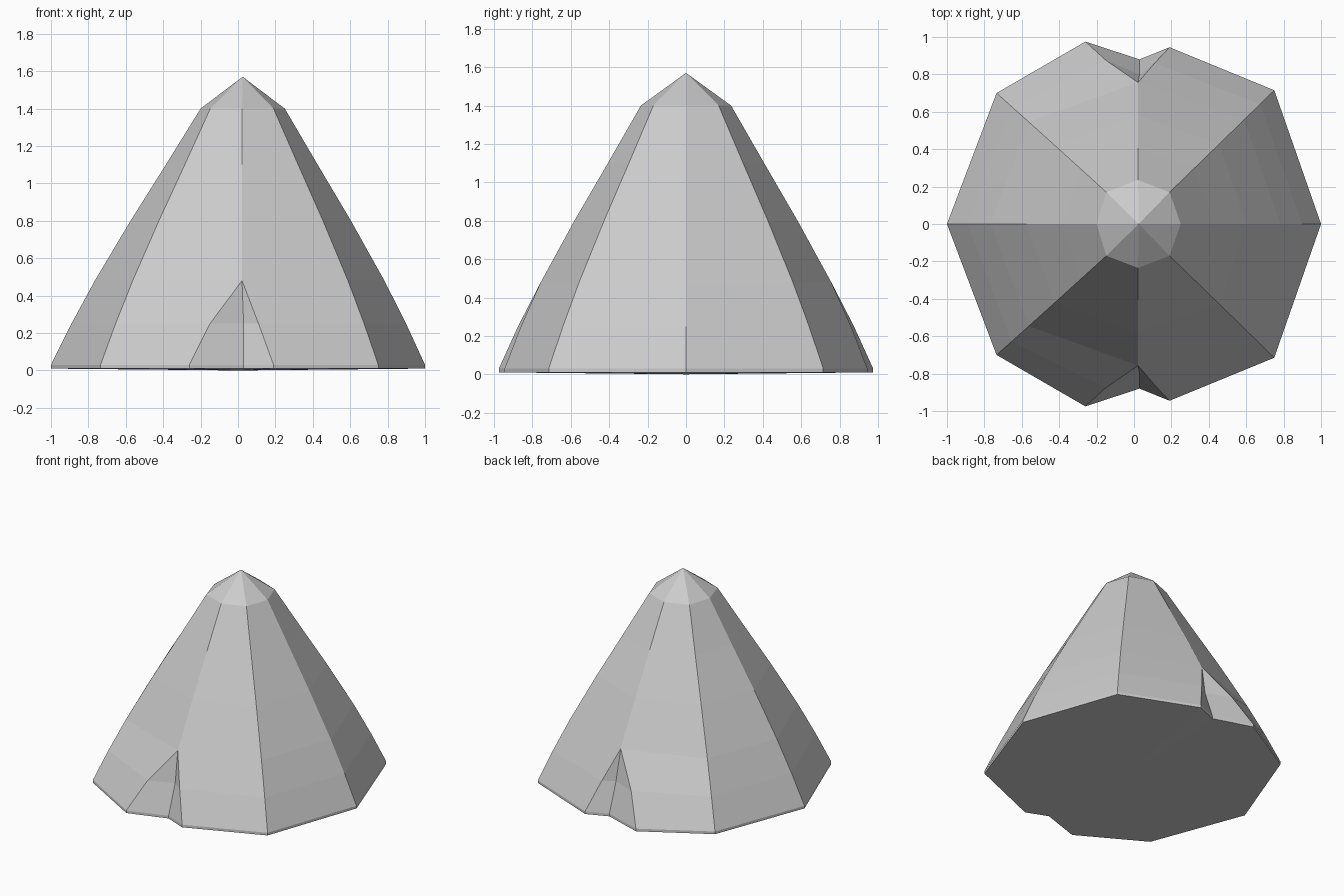
import bpy, bmesh, math

if "Cube" in bpy.data.objects:
    bpy.data.objects.remove(bpy.data.objects["Cube"])

# Pole ridges: (base xy, collar xy); +y half, right to left
RIGHT = ((1.0, 0.0), (0.25, 0.0))
DIAG_R = ((0.75, 0.715), (0.19, 0.17))
FRONT = ((0.02, 0.97), (0.022, 0.235))
DIAG_L = ((-0.735, 0.70), (-0.148, 0.17))
LEFT = ((-1.0, 0.0), (-0.2, 0.0))
LEVELS = [0.01, 0.03, 0.25, 0.48, 0.8, 1.1, 1.4]
# Door flap edges and sunken door centre for the lowest levels
DOOR = [
    [(0.19, 0.945), (0.03, 0.88), (-0.26, 0.975)],
    [(0.19, 0.945), (0.03, 0.88), (-0.26, 0.975)],
    [(0.11, 0.86), (0.03, 0.80), (-0.15, 0.875)],
]


def ridge(r, z):
    """Point on a slightly bulging ridge at height z."""
    t = max(0.0, (z - 0.03) / 1.37)
    k = 1 + 0.045 * math.sin(math.pi * t)
    return [(a + (b - a) * t) * k for a, b in zip(*r)]


def half(i):
    z = LEVELS[i]
    door = DOOR[i] if i < len(DOOR) else [ridge(FRONT, z)] * 3
    return [ridge(DIAG_R, z), *door, ridge(DIAG_L, z)]


bm = bmesh.new()
rings = []
for i, z in enumerate(LEVELS):
    h = half(i)
    pts = [ridge(RIGHT, z), *h, ridge(LEFT, z)]
    pts += [(x, -y) for x, y in reversed(h)]
    rings.append([bm.verts.new((x, y, z)) for x, y in pts])

# Canvas walls, peak cap and ground sheet
n = len(rings[0])
apex = bm.verts.new((0.025, 0, 1.57))
floor = bm.verts.new((0, 0, 0))
for j in range(n):
    k = (j + 1) % n
    for lo, hi in zip(rings, rings[1:]):
        bm.faces.new((lo[j], lo[k], hi[k], hi[j]))
    bm.faces.new((rings[-1][j], rings[-1][k], apex))
    bm.faces.new((rings[0][k], rings[0][j], floor))

# Close the door slits into single ridges above the flaps
bmesh.ops.remove_doubles(bm, verts=bm.verts, dist=0.0005)
bmesh.ops.recalc_face_normals(bm, faces=bm.faces)
mesh = bpy.data.meshes.new("tent")
bm.to_mesh(mesh)
bm.free()
tent = bpy.data.objects.new("tent", mesh)
bpy.context.collection.objects.link(tent)
